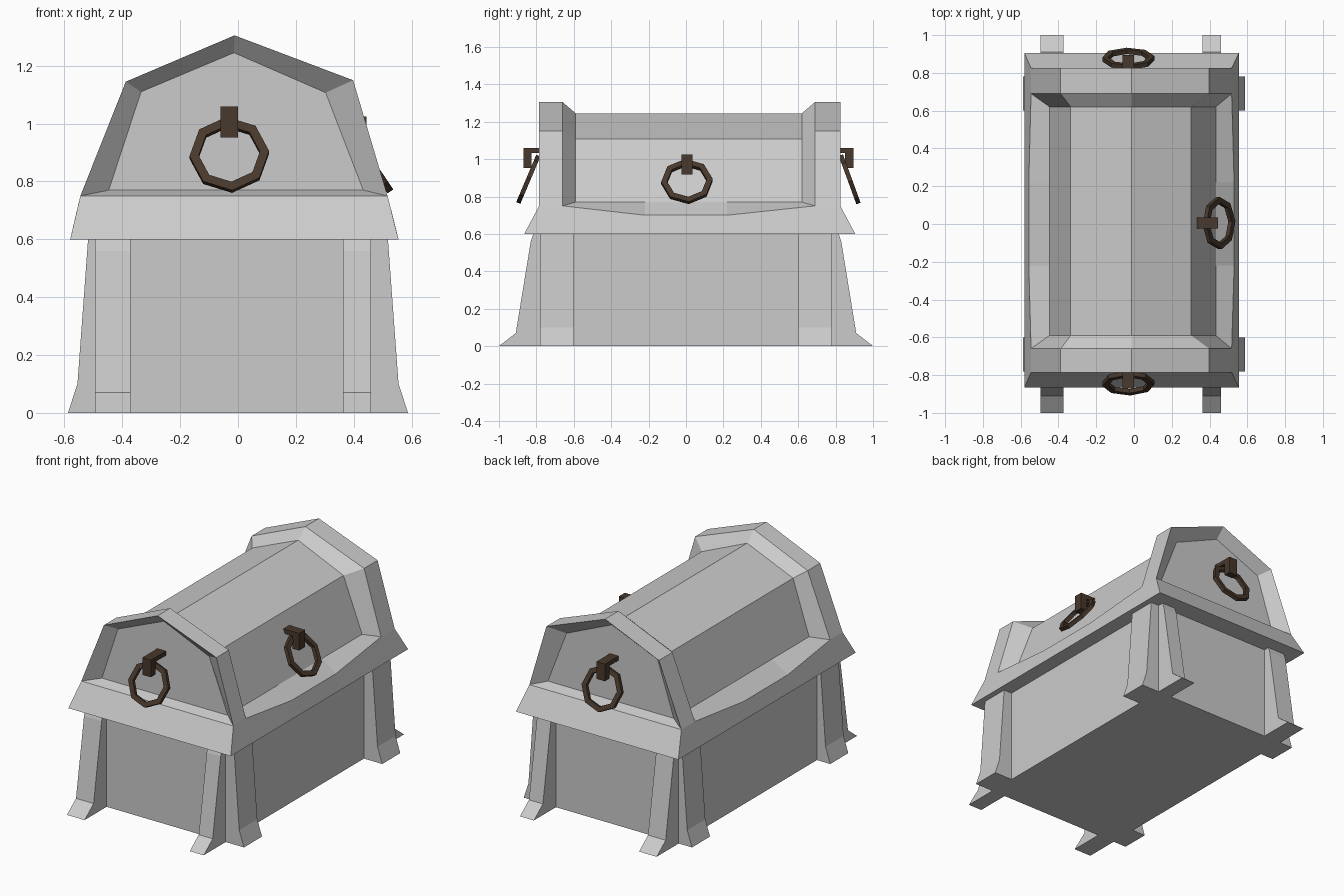
import bpy, bmesh, math
from mathutils import Matrix, Vector

if "Cube" in bpy.data.objects:
    bpy.data.objects.remove(bpy.data.objects["Cube"])

iron = bpy.data.materials.new("dark_iron")
iron.diffuse_color = (0.065, 0.04, 0.025, 1)
iron.use_nodes = True
iron.node_tree.nodes["Principled BSDF"].inputs["Base Color"].default_value = iron.diffuse_color


def loft(name, sections, closed=True, caps=(True, True), loop=False, mat=None):
    """Skin a row of equal-length sections into one flat-shaded object."""
    bm = bmesh.new()
    rows = [[bm.verts.new(p) for p in s] for s in sections]
    pairs = list(zip(rows, rows[1:])) + ([(rows[-1], rows[0])] if loop else [])
    n = len(rows[0])
    for a, b in pairs:
        for i in range(n if closed else n - 1):
            j = (i + 1) % n
            bm.faces.new((a[i], a[j], b[j], b[i]))
    if not loop:
        for use, row in zip(caps, (rows[0], rows[-1])):
            if use:
                bm.faces.new(row)
    bmesh.ops.recalc_face_normals(bm, faces=bm.faces)
    me = bpy.data.meshes.new(name)
    bm.to_mesh(me)
    bm.free()
    ob = bpy.data.objects.new(name, me)
    bpy.context.collection.objects.link(ob)
    if mat:
        me.materials.append(mat)
    return ob


def box(name, x0, x1, y0, y1, z0, z1, mat=None):
    return loft(name, [[(x0, y0, z), (x1, y0, z), (x1, y1, z), (x0, y1, z)] for z in (z0, z1)], mat=mat)


# Chest body
box("chest_body", -0.495, 0.46, -0.78, 0.78, 0, 0.605)

# Flared posts on the front and back
end_profile = [(0.70, 0), (1.0, 0), (0.91, 0.07), (0.83, 0.56), (0.815, 0.605), (0.70, 0.605)]
for side, label in ((-1, "front"), (1, "back")):
    for x0, x1 in ((-0.495, -0.372), (0.363, 0.46)):
        loft(label + "_post", [[(x, side * d, z) for d, z in end_profile] for x in (x0, x1)])

# Flared posts on the long sides
side_profile = [(0.40, 0), (0.588, 0), (0.555, 0.10), (0.518, 0.605), (0.40, 0.605)]
for side in (-1, 1):
    for y0, y1 in ((-0.78, -0.60), (0.60, 0.78)):
        loft("side_post", [[(side * d, y, z) for d, z in side_profile] for y in (y0, y1)])

# Lid: raised end bands, sunken end panels and sunken middle
outer = [(-0.545, 0.75), (-0.388, 1.145), (-0.012, 1.305), (0.398, 1.15), (0.517, 0.75)]
inner = [(-0.447, 0.77), (-0.335, 1.11), (-0.014, 1.245), (0.303, 1.107), (0.433, 0.77)]
stations = [(-0.72, inner), (-0.785, outer), (-0.66, outer), (-0.59, inner),
            (0.62, inner), (0.69, outer), (0.825, outer), (0.76, inner)]
loft("lid", [[(x, y, z) for x, z in prof] for y, prof in stations], closed=False)

# Lid skirt: bottom edge, dipping top edge, inner ledge
right = [(-0.785, 0.75, -0.865, -0.72), (-0.66, 0.75, -0.66, -0.59), (-0.22, 0.70, -0.22, -0.22),
         (0.22, 0.70, 0.22, 0.22), (0.69, 0.75, 0.69, 0.62), (0.825, 0.75, 0.905, 0.76)]
bottom, top, ledge = [], [], []
for pts, xb, xt, xd, xi in ((right, 0.555, 0.517, 0.53, 0.433),
                            (right[::-1], -0.58, -0.545, -0.557, -0.447)):
    for yt, zt, yb, yi in pts:
        bottom.append((xb, yb, 0.60))
        top.append((xt if zt > 0.72 else xd, yt, zt))
        ledge.append((xi, yi, 0.77))
loft("lid_skirt", [bottom, top, ledge], caps=(True, False))


# Ring handles: hooked bracket and tilted octagonal ring, built facing the front
def handle(name, loc, turn, reach, ring_y, ring_z, tilt):
    place = Matrix.Translation(loc) @ Matrix.Rotation(turn, 4, 'Z')
    parts = [box(name + "_bracket", -0.03, 0.03, 0, 0.045, -0.108, 0, iron),
             box(name + "_arm", -0.03, 0.03, 0.045, reach, -0.028, 0, iron)]
    rows = []
    for i in range(8):
        a = math.radians(45 * i + 4)
        rows.append([(r * math.cos(a), y, r * math.sin(a))
                     for r, y in ((0.138, -0.012), (0.138, 0.012), (0.106, 0.012), (0.106, -0.012))])
    ring = loft(name + "_ring", rows, loop=True, mat=iron)
    ring.data.transform(Matrix.Translation((0, ring_y, ring_z)) @ Matrix.Rotation(math.radians(-tilt), 4, 'X'))
    for ob in parts + [ring]:
        ob.data.transform(place)


handle("front_handle", (-0.03, -0.87, 1.06), 0, 0.16, 0.027, -0.168, 23)
handle("back_handle", (-0.03, 0.895, 1.06), math.pi, 0.15, 0.02, -0.168, 20)
handle("side_handle", (0.445, 0.005, 1.025), math.pi / 2, 0.115, -0.005, -0.145, 34)
